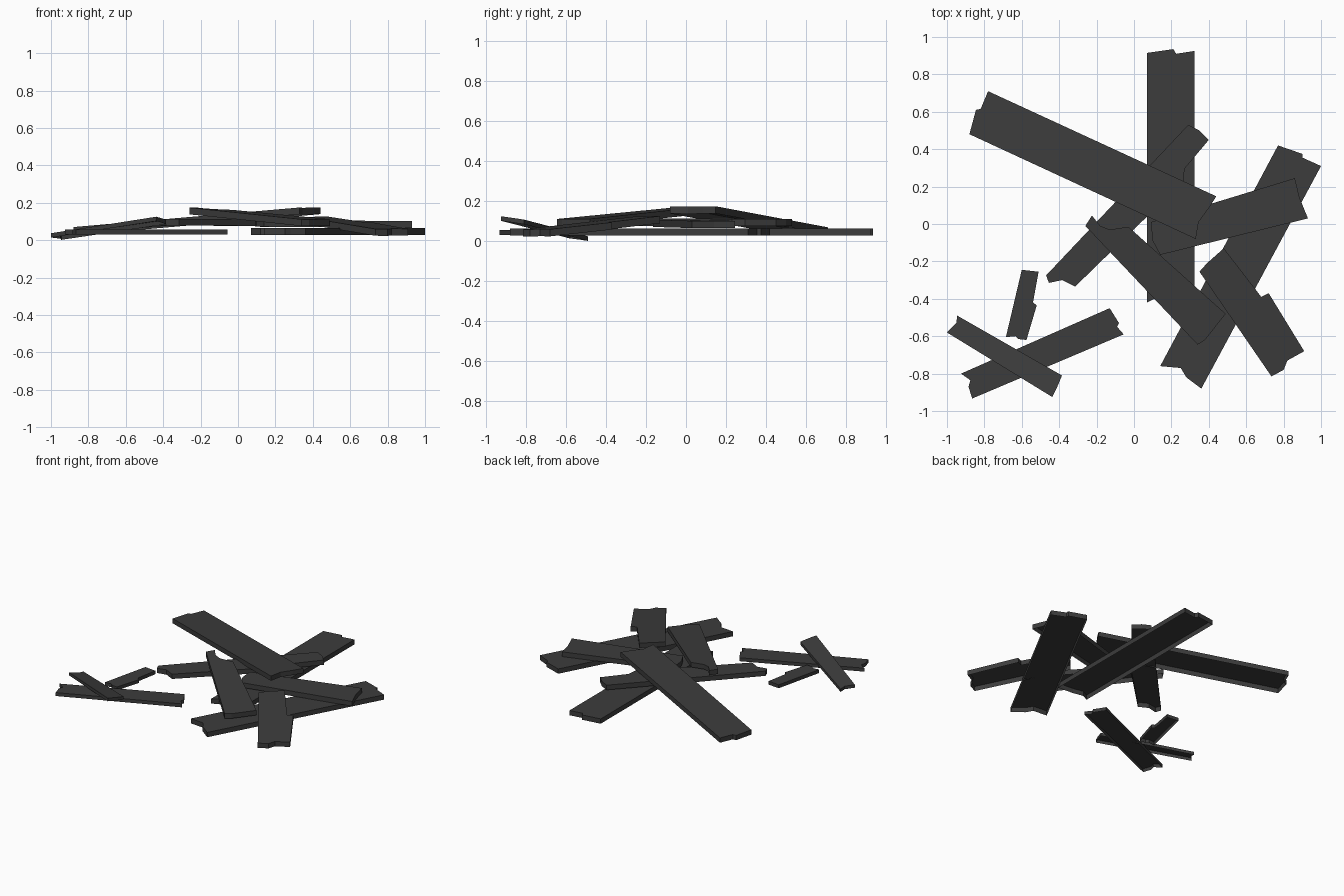
import bpy
import bmesh
from mathutils import Vector

# Remove the default object only
default_cube = bpy.data.objects.get("Cube")
if default_cube:
    bpy.data.objects.remove(default_cube, do_unlink=True)

# Single charred wood material
charcoal = bpy.data.materials.new("charcoal_wood")
charcoal.use_nodes = True
charcoal_colour = (0.045, 0.045, 0.045, 1)
charcoal.diffuse_color = charcoal_colour
charcoal.node_tree.nodes["Principled BSDF"].inputs["Base Color"].default_value = charcoal_colour

THICK_BOARD = 0.036
THIN_BOARD = 0.026


def plank(name, start, end, top_start, top_end, thickness=THICK_BOARD, side=(), roll=0):
    """Hollow-backed board with broken ends: start, side and end run around
    its outline. The top slopes along the length from top_start to top_end,
    and roll is its slope across the width."""
    start_middle = (Vector(start[0]) + Vector(start[-1])) / 2
    end_middle = (Vector(end[0]) + Vector(end[-1])) / 2
    axis = end_middle - start_middle
    across = Vector((-axis.y, axis.x)).normalized()

    def top_height(point):
        offset = Vector(point) - start_middle
        along = offset.dot(axis) / axis.length_squared
        return top_start + (top_end - top_start) * along + roll * offset.dot(across)

    # Outline on the underside, extruded up to the top surface
    bm = bmesh.new()
    outline = [*start, *side, *end]
    corners = [bm.verts.new((*p, top_height(p) - thickness)) for p in outline]
    underside = bm.faces.new(corners)
    extruded = bmesh.ops.extrude_face_region(bm, geom=[underside], use_keep_orig=True)
    upper = [item for item in extruded["geom"] if isinstance(item, bmesh.types.BMVert)]
    bmesh.ops.translate(bm, verts=upper, vec=(0, 0, thickness))
    bmesh.ops.recalc_face_normals(bm, faces=bm.faces)

    # The boards are open underneath
    bmesh.ops.delete(bm, geom=[underside], context="FACES_ONLY")

    mesh = bpy.data.meshes.new(name)
    bm.to_mesh(mesh)
    bm.free()
    mesh.materials.append(charcoal)
    board = bpy.data.objects.new(name, mesh)
    bpy.context.collection.objects.link(board)


# Boards lying flat at the bottom of the pile
plank("back_ground_plank",
      start=[(.07, -.42), (.12, -.395), (.2, -.41), (.323, -.42)],
      end=[(.323, .925), (.225, .91), (.21, .935), (.07, .915)],
      top_start=.064, top_end=.064)
plank("right_ground_plank",
      start=[(.14, -.76), (.25, -.77), (.28, -.82), (.36, -.88)],
      end=[(1, .31), (.9, .355), (.9, .375), (.77, .42)],
      top_start=.064, top_end=.064)

# Boards resting on the bottom layer
plank("middle_cross_plank",
      start=[(-.47, -.275), (-.455, -.315), (-.385, -.3), (-.315, -.335)],
      side=[(.265, .23), (.27, .295)],
      end=[(.4, .45), (.35, .5), (.29, .53)],
      top_start=.114, top_end=.112)
plank("right_cross_plank",
      start=[(.09, .01), (.1, -.09), (.14, -.165)],
      end=[(.93, .03), (.885, .14), (.86, .245)],
      top_start=.108, top_end=.102)
plank("front_right_leaning_plank",
      start=[(.48, -.13), (.39, -.21), (.35, -.255)],
      end=[(.735, -.815), (.8, -.78), (.82, -.73), (.91, -.68),
           (.72, -.37), (.68, -.39), (.65, -.35)],
      top_start=.125, top_end=.08)

# Sloping boards on top of the pile
plank("top_long_plank",
      start=[(-.78, .71), (-.82, .615), (-.845, .61), (-.88, .48)],
      end=[(.33, -.08), (.345, .01), (.4, .085), (.44, .148)],
      top_start=.07, top_end=.175)
plank("top_short_plank",
      start=[(-.03, -.015), (-.13, -.03), (-.18, -.01), (-.225, .045), (-.26, -.01)],
      end=[(.34, -.645), (.38, -.62), (.49, -.48)],
      top_start=.168, top_end=.112)

# Small scattered slats at the front
plank("slat_flat",
      start=[(-.925, -.8), (-.875, -.835), (-.885, -.87), (-.865, -.933)],
      end=[(-.055, -.59), (-.09, -.55), (-.08, -.53), (-.13, -.45)],
      top_start=.057, top_end=.057, thickness=THIN_BOARD)
plank("slat_short",
      start=[(-.685, -.605), (-.635, -.6), (-.62, -.615), (-.575, -.62)],
      side=[(-.52, -.435), (-.54, -.42)],
      end=[(-.51, -.255), (-.6, -.245)],
      top_start=.057, top_end=.057, thickness=THIN_BOARD)
plank("slat_leaning",
      start=[(-.945, -.49), (-.95, -.53), (-1, -.58)],
      end=[(-.437, -.925), (-.41, -.87), (-.385, -.81)],
      top_start=.031, top_end=.117, thickness=.023, roll=-.12)
